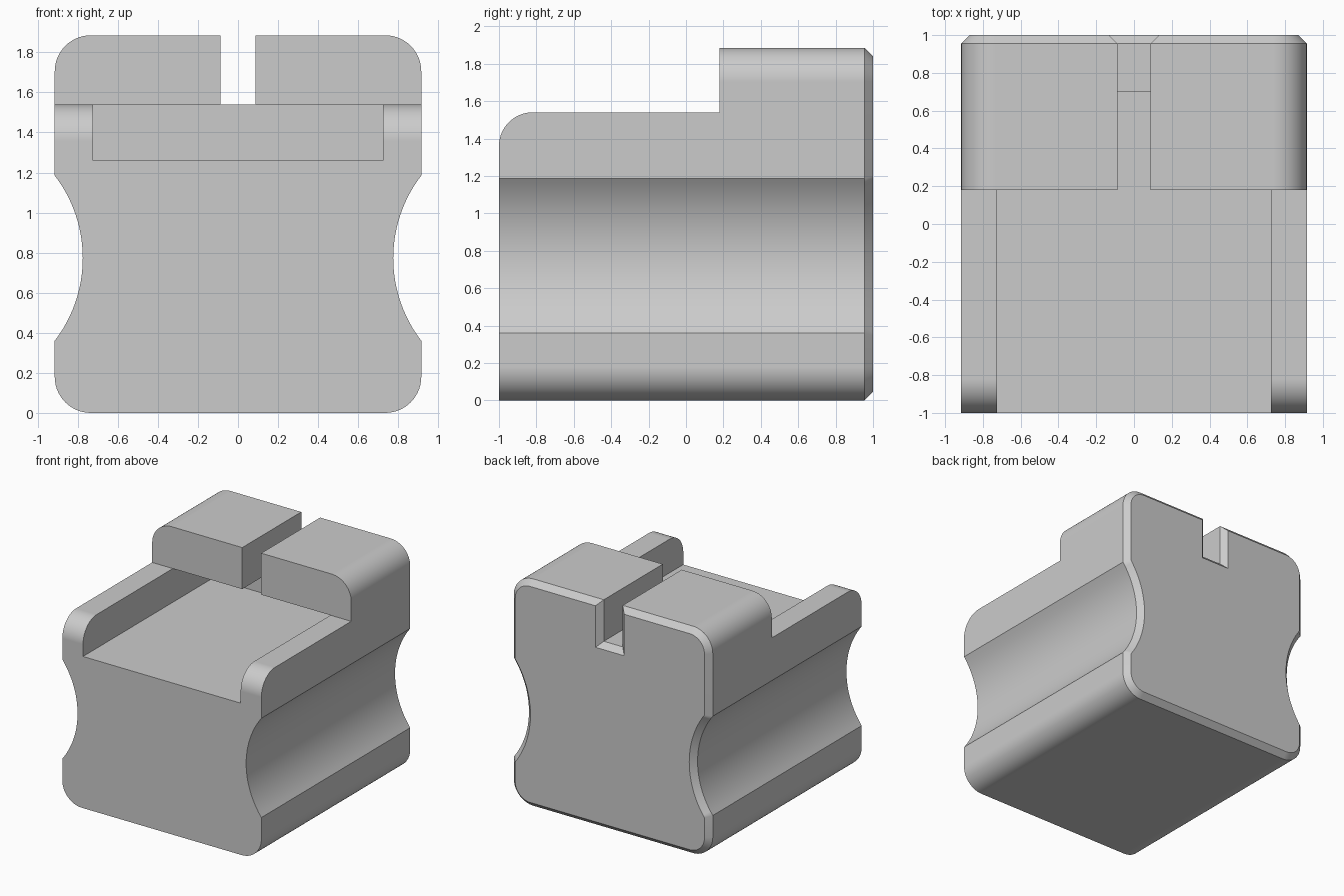
import bpy, bmesh
from math import sin, cos, pi, asin

cube = bpy.data.objects.get("Cube")
if cube:
    bpy.data.objects.remove(cube, do_unlink=True)

W, TOP, STEP, R = 0.915, 1.885, 1.54, 0.18   # half width, height, ledge height, corner radius
BACK, CHAMFER = 1.0, 0.045
SLOT, POCKET, FLOOR = 0.087, 0.725, 1.26


def arc(cu, cv, r, a0, a1, n=14):
    return [(cu + r * cos(a0 + (a1 - a0) * i / n), cv + r * sin(a0 + (a1 - a0) * i / n))
            for i in range(n + 1)]


def prism(name, points, axis, start, end, chamfer=0):
    """Extrude a closed outline along x or y, with an optional chamfer at the far end."""
    bm = bmesh.new()
    place = (lambda p: (start, *p)) if axis == "x" else (lambda p: (p[0], start, p[1]))
    face = bm.faces.new([bm.verts.new(place(p)) for p in points])
    cap = bmesh.ops.extrude_face_region(bm, geom=[face], use_keep_orig=True)["geom"]
    index = 0 if axis == "x" else 1
    for v in cap:
        if isinstance(v, bmesh.types.BMVert):
            v.co[index] = end - chamfer
    far = next(f for f in cap if isinstance(f, bmesh.types.BMFace))
    bmesh.ops.recalc_face_normals(bm, faces=bm.faces[:])
    if chamfer:
        bmesh.ops.inset_region(bm, faces=[far], thickness=chamfer, use_even_offset=True)
        for v in far.verts:
            v.co[index] = end
    mesh = bpy.data.meshes.new(name)
    bm.to_mesh(mesh)
    bm.free()
    obj = bpy.data.objects.new(name, mesh)
    bpy.context.collection.objects.link(obj)
    return obj


def cut(obj, cutter):
    mod = obj.modifiers.new("cut", "BOOLEAN")
    mod.operation, mod.solver, mod.object = "DIFFERENCE", "EXACT", cutter
    bpy.context.view_layer.objects.active = obj
    bpy.ops.object.modifier_apply(modifier=mod.name)
    bpy.data.objects.remove(cutter, do_unlink=True)


# Body outline: rounded corners, finger groove in each side, slot in the top
low, high, depth = 0.36, 1.185, 0.14
half = (high - low) / 2
groove_r = (half ** 2 + depth ** 2) / (2 * depth)
sweep = asin(half / groove_r)
right = arc(W - R, R, R, -pi / 2, 0)
right += arc(W - depth + groove_r, (low + high) / 2, groove_r, pi + sweep, pi - sweep, 24)
right += arc(W - R, TOP - R, R, 0, pi / 2)
right += [(SLOT, TOP), (SLOT, STEP)]
outline = right + [(-x, z) for x, z in reversed(right)]
body = prism("body", outline, "y", -BACK, BACK, CHAMFER)

# Pocket running back under the head
pocket = [(-1.2, FLOOR), (0.7, FLOOR), (0.7, STEP), (-1.2, STEP)]
cut(body, prism("pocket_cutter", pocket, "x", -POCKET, POCKET))

# Lowered front with rounded rail ends
ledge = [(-1.2, STEP - R)] + arc(-BACK + R, STEP - R, R, pi, pi / 2)
ledge += [(0.18, STEP), (0.18, 2.2), (-1.2, 2.2)]
cut(body, prism("ledge_cutter", ledge, "x", -1.2, 1.2))

# Single grey material
grey = bpy.data.materials.new("grey")
grey.use_nodes = True
grey.diffuse_color = (0.6, 0.6, 0.6, 1)
grey.node_tree.nodes["Principled BSDF"].inputs["Base Color"].default_value = grey.diffuse_color
body.data.materials.clear()
body.data.materials.append(grey)

# Smooth curves, crisp edges
bpy.ops.object.select_all(action="DESELECT")
body.select_set(True)
bpy.context.view_layer.objects.active = body
bpy.ops.object.shade_smooth_by_angle(angle=pi / 6)
weighted = body.modifiers.new("even_shading", "WEIGHTED_NORMAL")
weighted.keep_sharp = True
